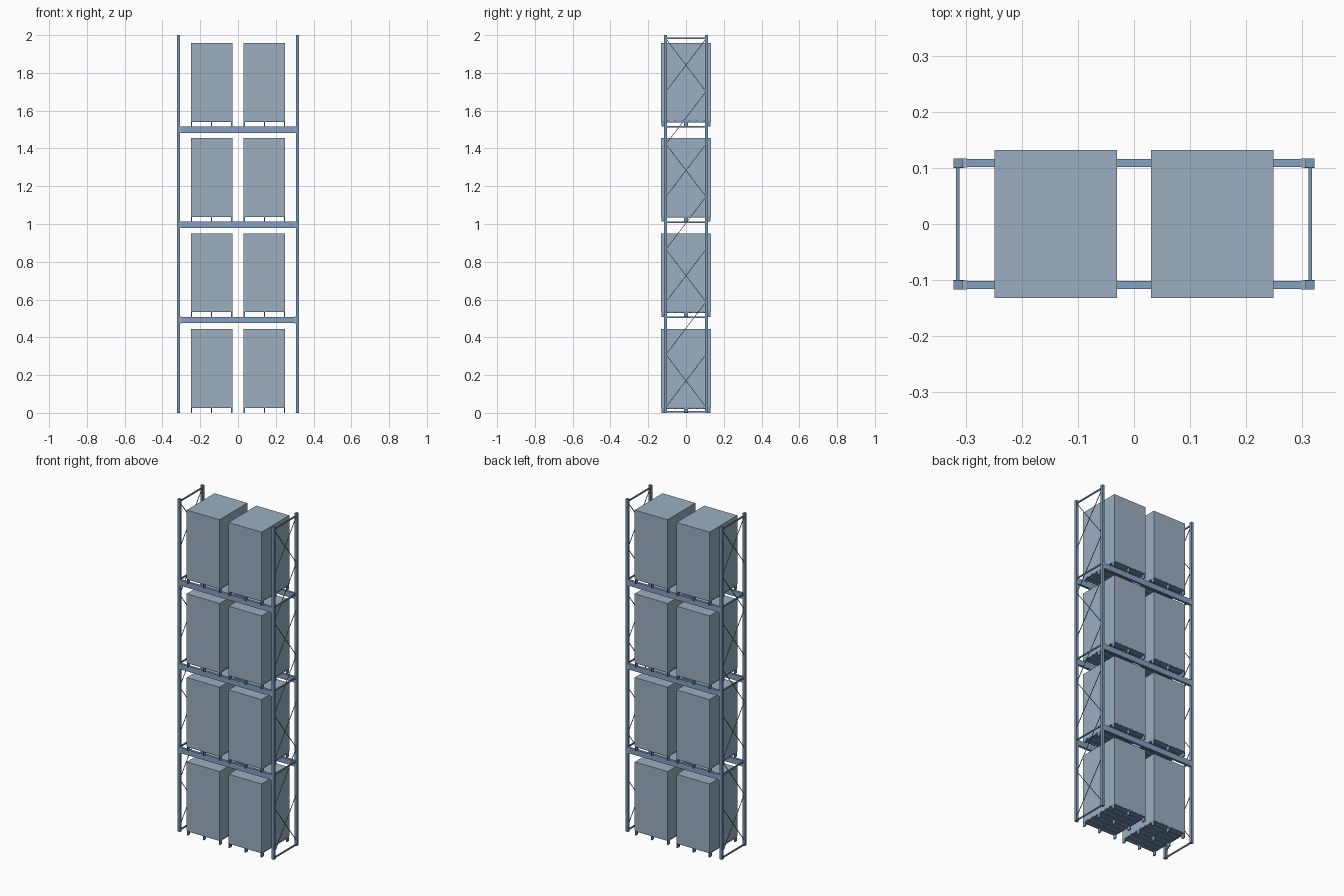
import bpy, bmesh
from mathutils import Vector, Matrix

if "Cube" in bpy.data.objects:
    bpy.data.objects.remove(bpy.data.objects["Cube"])

LEVELS = [0.0, 0.508, 1.012, 1.516]   # heights the pallets rest on


def material(name, rgb):
    m = bpy.data.materials.new(name)
    m.diffuse_color = (*rgb, 1)
    m.use_nodes = True
    m.node_tree.nodes["Principled BSDF"].inputs["Base Color"].default_value = m.diffuse_color
    return m


STEEL = material("blue_steel", (0.20, 0.31, 0.46))
BEAM = material("beam_blue", (0.24, 0.35, 0.53))
PALLET = material("pallet_blue", (0.19, 0.31, 0.46))
CARTON = material("slate_carton", (0.33, 0.43, 0.53))


def finish(name, bm, mat):
    bmesh.ops.recalc_face_normals(bm, faces=bm.faces)
    me = bpy.data.meshes.new(name)
    bm.to_mesh(me)
    bm.free()
    me.materials.append(mat)
    ob = bpy.data.objects.new(name, me)
    bpy.context.collection.objects.link(ob)
    return ob


def box(bm, x, y, z):
    """Box from (min, max) pairs."""
    c = [(a + b) / 2 for a, b in (x, y, z)]
    s = [abs(b - a) for a, b in (x, y, z)]
    m = Matrix.Translation(c) @ Matrix.Diagonal((*s, 1))
    bmesh.ops.create_cube(bm, size=1, matrix=m)


def rod(bm, a, b, width, depth):
    """Flat bar between two points."""
    a, b = Vector(a), Vector(b)
    d = b - a
    rot = d.to_track_quat('Z', 'X').to_matrix().to_4x4()
    m = Matrix.Translation((a + b) / 2) @ rot @ Matrix.Diagonal((width, depth, d.length, 1))
    bmesh.ops.create_cube(bm, size=1, matrix=m)


def upright(name, sx, sy):
    # square post with a foot plate
    bm = bmesh.new()
    box(bm, (sx * 0.306, sx * 0.322), (sy * 0.101, sy * 0.117), (0, 2))
    box(bm, (sx * 0.304, sx * 0.322), (sy * 0.100, sy * 0.117), (0, 0.003))
    return finish(name, bm, STEEL)


def side_frame(name, sx):
    bm = bmesh.new()
    x, y = sx * 0.314, 0.106
    # horizontal ties
    for z in (0.006, 0.506, 1.010, 1.514, 1.984):
        box(bm, (x - 0.003, x + 0.003), (-y, y), (z - 0.004, z + 0.004))
    # crossed panels joined by single diagonals
    step = 0.2785
    for i in range(7):
        top = 1.98 - i * step
        low = top - step
        s = -1 if i % 2 == 0 else 1
        rod(bm, (x, s * y, top), (x, -s * y, low), 0.003, 0.003)
        if i % 2 == 0:
            rod(bm, (x, -s * y, top), (x, s * y, low), 0.003, 0.003)
    return finish(name, bm, STEEL)


def beam(name, sy, z):
    bm = bmesh.new()
    box(bm, (-0.306, 0.306), (sy * 0.102, sy * 0.116), (z - 0.033, z))
    ob = finish(name, bm, BEAM)
    # end connectors against the uprights
    bm = bmesh.new()
    for sx in (-1, 1):
        box(bm, (sx * 0.298, sx * 0.308), (sy * 0.101, sy * 0.117), (z - 0.034, z + 0.001))
    finish(name + "_connectors", bm, CARTON)
    return ob


def pallet(name, cx, z):
    bm = bmesh.new()
    for dx in (-0.1065, 0, 0.1065):
        # bearer with three feet
        x = cx + dx
        box(bm, (x - 0.003, x + 0.003), (-0.131, 0.131), (z + 0.0215, z + 0.026))
        for y in (-0.1205, 0, 0.1205):
            box(bm, (x - 0.003, x + 0.003), (y - 0.0105, y + 0.0105), (z, z + 0.0215))
    # deck slats
    for i in range(7):
        y = -0.116 + i * 0.232 / 6
        box(bm, (cx - 0.1095, cx + 0.1095), (y - 0.0155, y + 0.0155), (z + 0.025, z + 0.029))
    return finish(name, bm, PALLET)


def load(name, cx, z):
    # two cartons stacked on each other
    bm = bmesh.new()
    for lo, hi in ((0.029, 0.236), (0.236, 0.443)):
        box(bm, (cx - 0.1095, cx + 0.1095), (-0.132, 0.132), (z + lo, z + hi))
    return finish(name, bm, CARTON)


for sx, side in ((-1, "left"), (1, "right")):
    for sy, end in ((-1, "front"), (1, "back")):
        upright(f"upright_{end}_{side}", sx, sy)
    side_frame(f"bracing_{side}", sx)
    for n, z in enumerate(LEVELS):
        pallet(f"pallet_{side}_{n}", sx * 0.1395, z)
        load(f"load_{side}_{n}", sx * 0.1395, z)

for n, z in enumerate(LEVELS[1:], 1):
    beam(f"beam_front_{n}", -1, z)
    beam(f"beam_back_{n}", 1, z)
